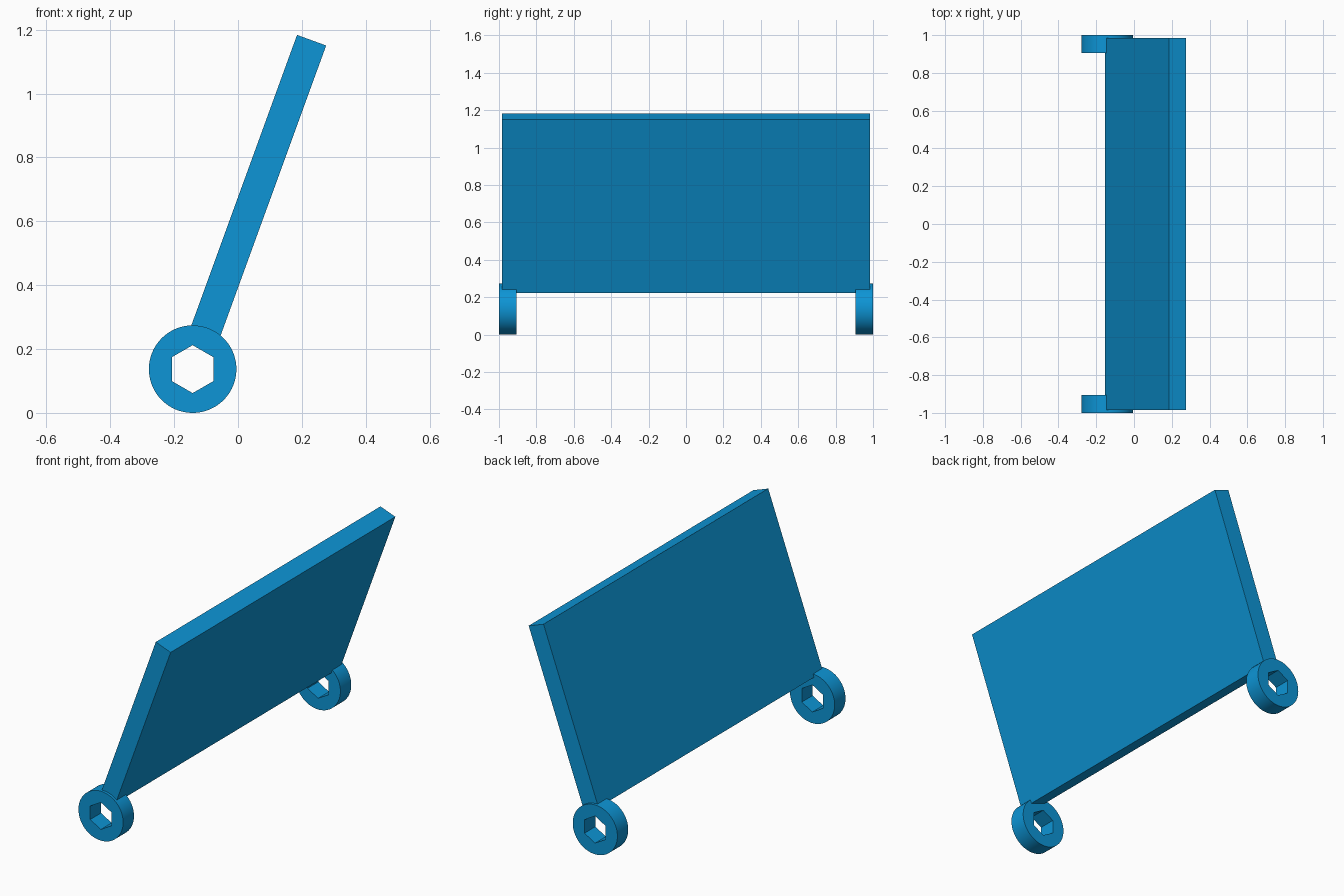
import bpy
from math import radians, sin, cos

cube = bpy.data.objects.get("Cube")
if cube:
    bpy.data.objects.remove(cube, do_unlink=True)

# Single blue finish
blue = bpy.data.materials.new("bright_blue")
blue.use_nodes = True
colour = (0.004, 0.30, 0.67, 1)
blue.diffuse_color = colour
blue.node_tree.nodes["Principled BSDF"].inputs["Base Color"].default_value = colour

TILT = radians(20)
RING_X, RING_Z, RING_RADIUS = -0.142, 0.137, 0.137
RING_WIDTH = 0.095
HEX_RADIUS = 0.075


def prism(name, sides, radius, depth, y, turn=0):
    """Prism with its axis along y."""
    bpy.ops.mesh.primitive_cylinder_add(
        vertices=sides, radius=radius, depth=depth,
        location=(RING_X, y, RING_Z), rotation=(radians(90), 0, 0))
    obj = bpy.context.object
    obj.name = name
    return obj


def hinge_ring(name, y):
    ring = prism(name, 96, RING_RADIUS, RING_WIDTH, y)
    ring.data.materials.append(blue)
    # Hexagonal socket with a point at the top
    cutter = prism("socket_cutter", 6, HEX_RADIUS, 2 * RING_WIDTH, y)
    cutter.data.materials.append(blue)
    cutter.hide_render = True
    cut = ring.modifiers.new("socket", "BOOLEAN")
    cut.operation = "DIFFERENCE"
    cut.solver = "EXACT"
    cut.object = cutter
    bpy.ops.object.select_all(action="DESELECT")
    ring.select_set(True)
    bpy.context.view_layer.objects.active = ring
    bpy.ops.object.modifier_apply(modifier=cut.name)
    bpy.data.objects.remove(cutter, do_unlink=True)
    bpy.ops.object.shade_smooth_by_angle(angle=radians(30))


# Hinge rings at both ends
for name, side in (("front_hinge_ring", -1), ("back_hinge_ring", 1)):
    hinge_ring(name, side * (1 - RING_WIDTH / 2))

# Leaning flat panel, hung from the centre of its top edge
LENGTH, THICKNESS = 0.986, 0.097
top_x, top_z = 0.2305, 1.167
bpy.ops.mesh.primitive_cube_add(
    size=1, rotation=(0, TILT, 0),
    location=(top_x - sin(TILT) * LENGTH / 2, 0, top_z - cos(TILT) * LENGTH / 2))
panel = bpy.context.object
panel.name = "panel"
panel.scale = (THICKNESS, 1.97, LENGTH)
bpy.ops.object.transform_apply(location=False, rotation=False, scale=True)
panel.data.materials.append(blue)
